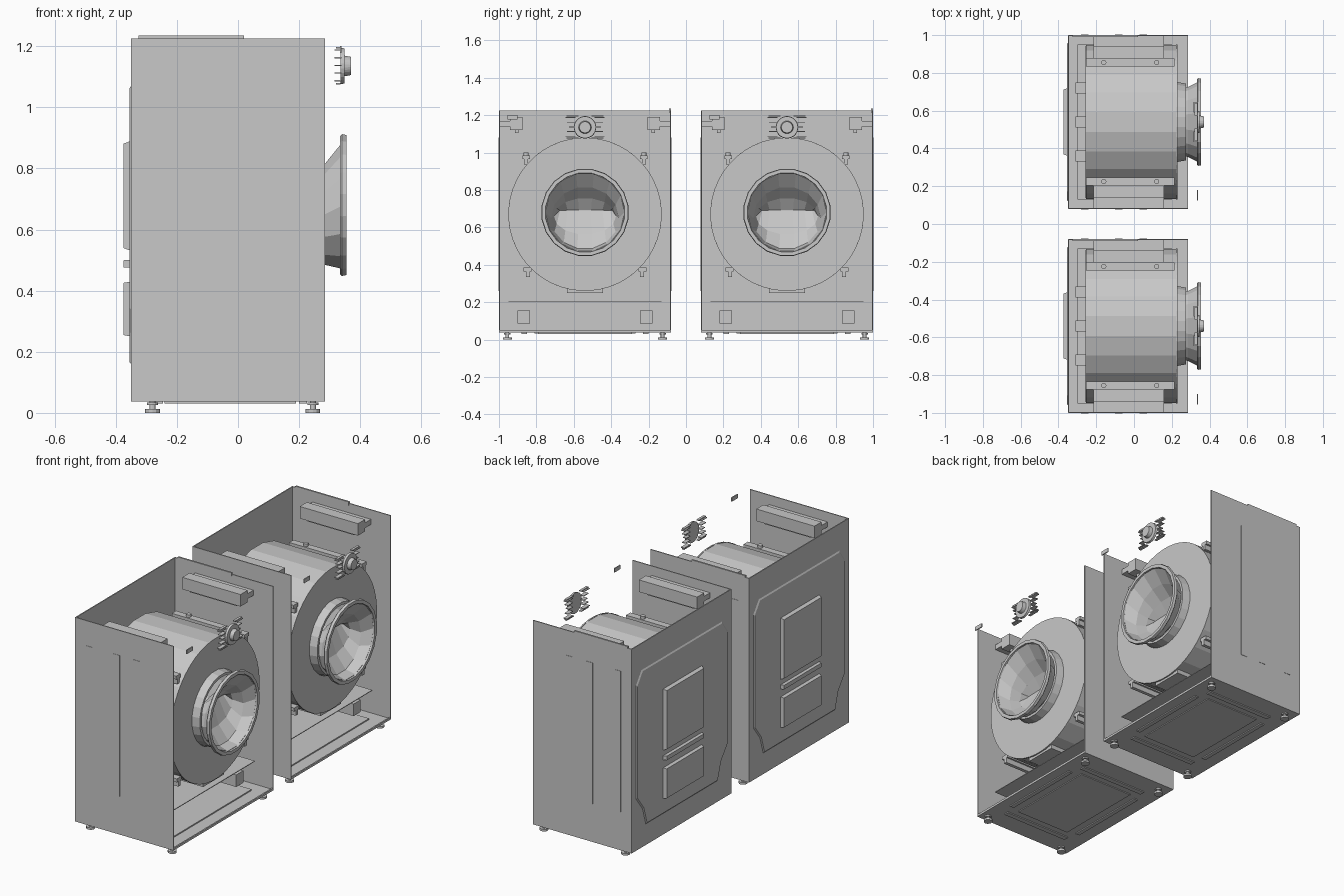
import bpy, bmesh, math
from mathutils import Vector

cube = bpy.data.objects.get("Cube")
if cube:
    bpy.data.objects.remove(cube, do_unlink=True)

grey = bpy.data.materials.new("light_grey")
grey.use_nodes = True
COLOUR = (0.58, 0.58, 0.58, 1)
grey.diffuse_color = COLOUR
grey.node_tree.nodes["Principled BSDF"].inputs["Base Color"].default_value = COLOUR


def finish(name, bm, y0):
    """Turn a bmesh into a named object belonging to the machine at y0."""
    bmesh.ops.recalc_face_normals(bm, faces=bm.faces)
    mesh = bpy.data.meshes.new(name)
    bm.to_mesh(mesh)
    bm.free()
    mesh.materials.append(grey)
    ob = bpy.data.objects.new(name, mesh)
    ob.location.y = y0
    bpy.context.collection.objects.link(ob)
    return ob


def boxes(name, y0, *extents):
    """One object of boxes, each given as (x range, y range, z range)."""
    bm = bmesh.new()
    for ranges in extents:
        lo = Vector(r[0] for r in ranges)
        hi = Vector(r[1] for r in ranges)
        made = bmesh.ops.create_cube(bm, size=1)["verts"]
        for v in made:
            v.co = (lo + hi) / 2 + Vector(a * b for a, b in zip(v.co, hi - lo))
    return finish(name, bm, y0)


def lathe(name, y0, rings, sides, cz, cy=0.0, closed=False, caps=True):
    """Rings of (x, radius) around a lengthwise axis."""
    bm = bmesh.new()
    loops = []
    for x, r in rings:
        loops.append([bm.verts.new((x, cy + r * math.sin(math.tau * (i + .5) / sides),
                                    cz + r * math.cos(math.tau * (i + .5) / sides)))
                      for i in range(sides)])
    skin(bm, loops, closed)
    if caps and not closed:
        bm.faces.new(loops[0])
        bm.faces.new(loops[-1])
    return finish(name, bm, y0)


def skin(bm, loops, closed=False):
    pairs = list(zip(loops, loops[1:])) + ([(loops[-1], loops[0])] if closed else [])
    for a, b in pairs:
        n = len(a)
        for i in range(n):
            bm.faces.new((a[i], a[(i + 1) % n], b[(i + 1) % n], b[i]))


def back_plate(name, y0, outline, x_in, x_out, shrink):
    """Raised pressing on the back, tapering outward."""
    bm = bmesh.new()
    mid = sum(p[1] for p in outline) / len(outline)
    a = [bm.verts.new((x_in, y, z)) for y, z in outline]
    b = [bm.verts.new((x_out, y * shrink, mid + (z - mid) * shrink)) for y, z in outline]
    skin(bm, [a, b])
    bm.faces.new(a)
    bm.faces.new(b)
    finish(name, bm, y0)


def door_bowl(y0):
    """Faceted hollow door glass ending in a level ridge."""
    bm = bmesh.new()
    loops = []
    for x, ry, rz, cz in ((.345, .215, .215, .68), (.285, .185, .17, .65),
                          (.225, .17, .1, .66), (.185, .15, .004, .69)):
        loops.append([bm.verts.new((x, ry * math.sin(math.tau * (i + .5) / 14),
                                    cz + rz * math.cos(math.tau * (i + .5) / 14)))
                      for i in range(14)])
    skin(bm, loops)
    bm.faces.new(loops[-1])
    ob = finish("door_bowl", bm, y0)
    mod = ob.modifiers.new("thickness", "SOLIDIFY")
    mod.thickness = .004


def machine(y0):
    T = .006
    BACK, FRONT, SIDE, LOW, HIGH = -.35, .285, .46, .037, 1.225

    # Sheet casing, open at the door side and on top
    for s, label in ((-1, "right"), (1, "left")):
        ys = sorted((s * SIDE, s * (SIDE - T)))
        boxes(label + "_side_panel", y0, ((BACK, FRONT), ys, (LOW, HIGH)))
        boxes(label + "_panel_ribs", y0,
              *[((x, x + .04), sorted((s * SIDE, s * (SIDE + .002))), (.26, 1.08))
                for x in (-.28, -.1, .03)])
    boxes("back_panel", y0, ((BACK, BACK + T), (-SIDE, SIDE), (LOW, HIGH)))
    boxes("top_strip", y0, ((-.325, .02), (SIDE - .01, SIDE), (HIGH - .01, 1.235)))

    # Base with its pressed underside
    boxes("base", y0, ((BACK, FRONT), (-SIDE, SIDE), (LOW, LOW + T)),
          ((FRONT - .008, FRONT), (-SIDE, SIDE), (LOW, .05)))
    boxes("base_pressings", y0, ((-.2, .15), (-.27, .27), (LOW - .005, LOW)),
          *[((-.24, .19), sorted((s * .31, s * .34)), (LOW - .006, LOW)) for s in (-1, 1)],
          *[((x, x + .025), (-.25, .25), (LOW - .006, LOW)) for x in (-.27, .2)])
    boxes("floor_tray", y0, ((-.28, .2), (-.38, .38), (LOW + T, .05)))
    boxes("inner_shelf", y0, ((-.3, .2), (-.41, .41), (.2, .204)))

    # Pressings on the back panel
    back_plate("back_cover", y0,
               [(-.37, 1.07), (.37, 1.07), (.42, 1.0), (.42, .34), (.36, .26), (.33, .16),
                (-.33, .16), (-.36, .26), (-.42, .34), (-.42, 1.0)], BACK, -.355, .985)
    for name, lo, hi in (("upper_back_pad", .53, .89), ("back_pad_bar", .475, .5),
                         ("lower_back_pad", .25, .43)):
        back_plate(name, y0, [(-.18, lo), (.18, lo), (.18, hi), (-.18, hi)],
                   BACK, -.374, .95)

    # Feet
    bm = bmesh.new()
    for x in (-.28, .245):
        for y in (-.415, .415):
            for r, lo, hi in ((.024, 0, .012), (.01, .012, .037), (.018, .026, .034)):
                made = bmesh.ops.create_cone(bm, cap_ends=True, segments=12, radius1=r,
                                             radius2=r, depth=hi - lo)["verts"]
                bmesh.ops.translate(bm, verts=made, vec=(x, y, (lo + hi) / 2))
    finish("feet", bm, y0)

    # Drum, its front ring, seal and rear pulley
    lathe("drum", y0, [(-.255, .2), (-.255, .41), (.225, .41)], 24, .67, caps=False)
    lathe("drum_back", y0, [(-.257, .405), (-.25, .405)], 24, .67)
    lathe("drum_front", y0, [(.222, .41), (.23, .41), (.23, .205), (.222, .205)],
          48, .67, closed=True)
    lathe("door_seal", y0, [(.22, .215), (.275, .205), (.275, .19), (.22, .2)],
          24, .68, closed=True)
    boxes("drum_back_ribs", y0, *[((-.31, -.255), (y - .03, y + .03), (.46, .88))
                                  for y in (-.18, 0, .18)])
    boxes("drum_lower_bracket", y0, ((-.2, .22), (-.095, .095), (.25, .275)))

    # Strips, bolts and weights around the drum
    for s, label in ((-1, "right"), (1, "left")):
        span = lambda a, b: sorted((s * a, s * b))
        boxes(label + "_drum_strips", y0,
              ((-.255, .215), span(.295, .335), (.965, .985)),
              ((-.255, .215), span(.305, .325), (.935, .965)),
              ((-.255, .215), span(.285, .33), (.365, .385)),
              ((-.255, .215), span(.295, .315), (.335, .365)))
        boxes(label + "_upper_beam", y0, ((-.215, .16), span(.335, .4), (1.12, 1.19)),
              ((-.18, .12), span(.355, .375), (1.105, 1.12)),
              ((-.215, .16), span(.4, .455), (1.14, 1.17)))
        boxes(label + "_lower_beam", y0, ((-.215, .16), span(.295, .36), (.085, .155)))
        bm = bmesh.new()
        for x in (-.16, .12):
            made = bmesh.ops.create_cone(bm, cap_ends=True, segments=12, radius1=.014,
                                         radius2=.014, depth=.02)["verts"]
            bmesh.ops.translate(bm, verts=made, vec=(x, s * .315, .99))
        finish(label + "_strip_bolts", bm, y0)

    # Door
    lathe("door_ring", y0, [(.333, .228), (.34, .235), (.355, .232), (.355, .213), (.333, .21)],
          20, .68, closed=True)
    door_bowl(y0)

    # Programme dial, dial marks and small display plate
    lathe("dial_base", y0, [(.335, .06), (.348, .058)], 24, 1.135)
    lathe("dial_knob", y0, [(.348, .034), (.37, .03)], 24, 1.135)
    marks = []
    for s in (-1, 1):
        for i in range(5):
            z = 1.085 + .025 * i
            reach = .085 + .01 * abs(i - 2)
            marks.append(((.315, .338), sorted((s * .05, s * reach)), (z, z + .004)))
        marks.append(((.32, .335), sorted((s * .035, s * .1)), (1.192, 1.197)))
        marks.append(((.32, .335), sorted((s * .035, s * .1)), (1.075, 1.08)))
    boxes("dial_marks", y0, *marks)
    boxes("display_plate", y0, ((.333, .339), (-.415, -.36), (1.177, 1.2)))


for centre in (-.54, .54):
    machine(centre)
